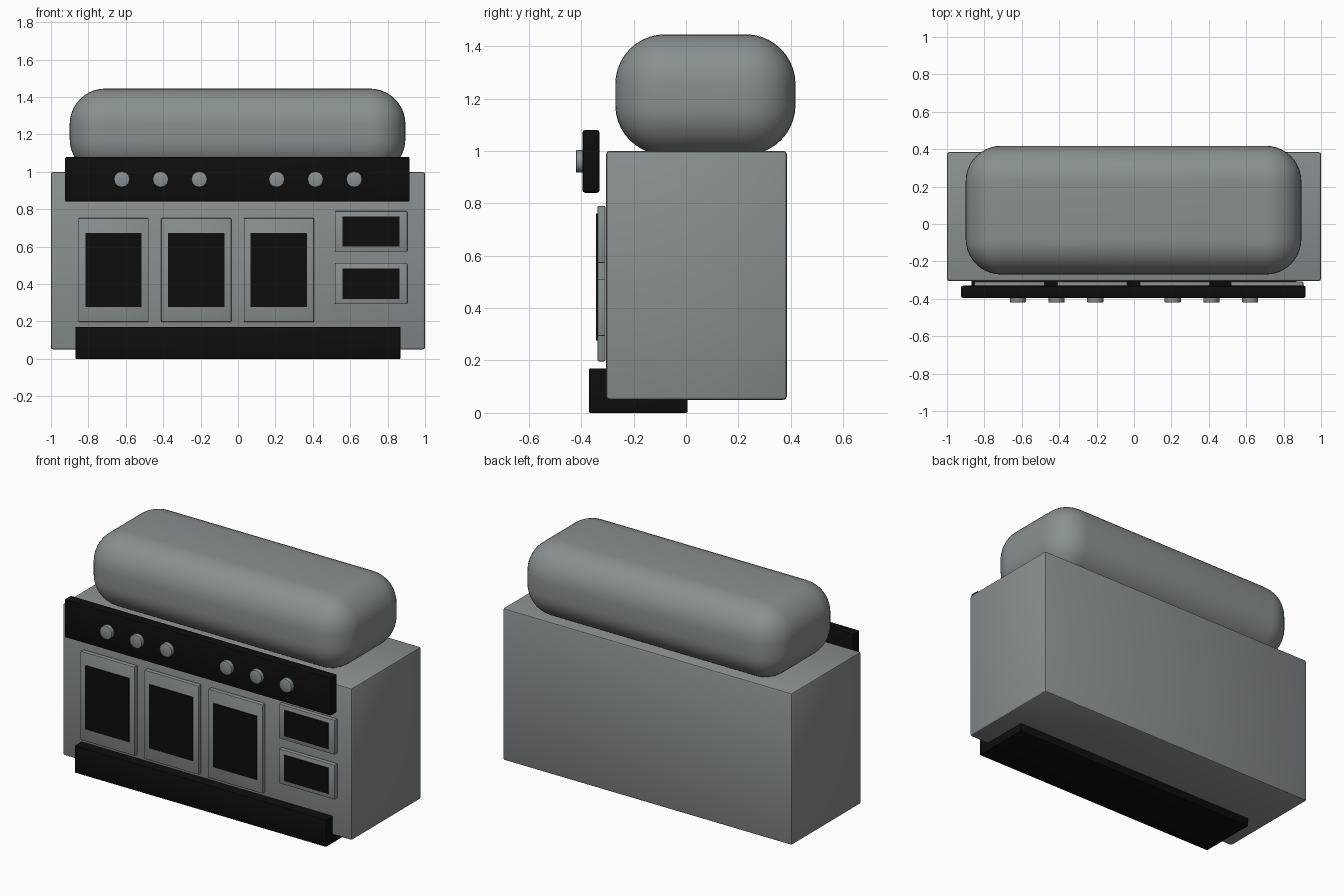
import bpy
import math

cube = bpy.data.objects.get("Cube")
if cube:
    bpy.data.objects.remove(cube, do_unlink=True)


def make_material(name, color):
    mat = bpy.data.materials.new(name)
    mat.use_nodes = True
    mat.diffuse_color = color
    mat.node_tree.nodes["Principled BSDF"].inputs["Base Color"].default_value = color
    return mat


steel = make_material("steel grey", (0.25, 0.28, 0.29, 1))
black = make_material("black enamel", (0.004, 0.004, 0.004, 1))


def finish(obj, name, mat, bevel=0.0, segments=2):
    """Name, colour, bevel and smooth a part."""
    obj.name = name
    obj.data.materials.append(mat)
    if bevel:
        mod = obj.modifiers.new("Rounded edges", "BEVEL")
        mod.width = bevel
        mod.segments = segments
        mod.limit_method = "ANGLE"
        bpy.ops.object.modifier_apply(modifier=mod.name)
    bpy.ops.object.shade_smooth_by_angle(angle=math.radians(35))
    return obj


def box(name, xs, ys, zs, mat, bevel=0.0, segments=2):
    """Box spanning the given ranges."""
    spans = (xs, ys, zs)
    bpy.ops.mesh.primitive_cube_add(size=1, location=[(a + b) / 2 for a, b in spans])
    obj = bpy.context.object
    obj.scale = [b - a for a, b in spans]
    bpy.ops.object.transform_apply(location=False, rotation=False, scale=True)
    return finish(obj, name, mat, bevel, segments)


def door(name, xs, zs, rim_x, rim_z):
    """Raised door panel with a dark window plate."""
    box(name, xs, (-0.338, -0.308), zs, steel, 0.005)
    box(name + "_window", (xs[0] + rim_x, xs[1] - rim_x), (-0.344, -0.336),
        (zs[0] + rim_z, zs[1] - rim_z), black)


# Main cabinet, plinth and rounded hood
box("cabinet", (-1, 1), (-0.305, 0.385), (0.05, 1.0), steel, 0.013)
box("plinth", (-0.87, 0.868), (-0.37, 0.005), (0, 0.17), black, 0.004)
box("hood", (-0.9, 0.895), (-0.27, 0.418), (0.985, 1.445), steel, 0.19, 10)

# Control panel with two mirrored groups of knobs
box("control_panel", (-0.925, 0.918), (-0.395, -0.33), (0.84, 1.08), black, 0.01)
for side, label in ((-1, "right"), (1, "left")):
    for i in range(3):
        bpy.ops.mesh.primitive_cylinder_add(
            vertices=12, radius=0.043, depth=0.05,
            location=(side * (0.207 + 0.207 * i), -0.395, 0.96),
            rotation=(math.pi / 2, 0, 0))
        finish(bpy.context.object, f"knob_{label}_{i + 1}", steel, 0.004)

# Three tall oven doors
for i in range(3):
    x = -0.853 + 0.442 * i
    door(f"oven_door_{i + 1}", (x, x + 0.375), (0.197, 0.753), 0.037, 0.079)

# Two small drawers on the left
for label, z in (("lower", 0.293), ("upper", 0.573)):
    door(f"{label}_drawer", (0.518, 0.905), (z, z + 0.217), 0.042, 0.028)
